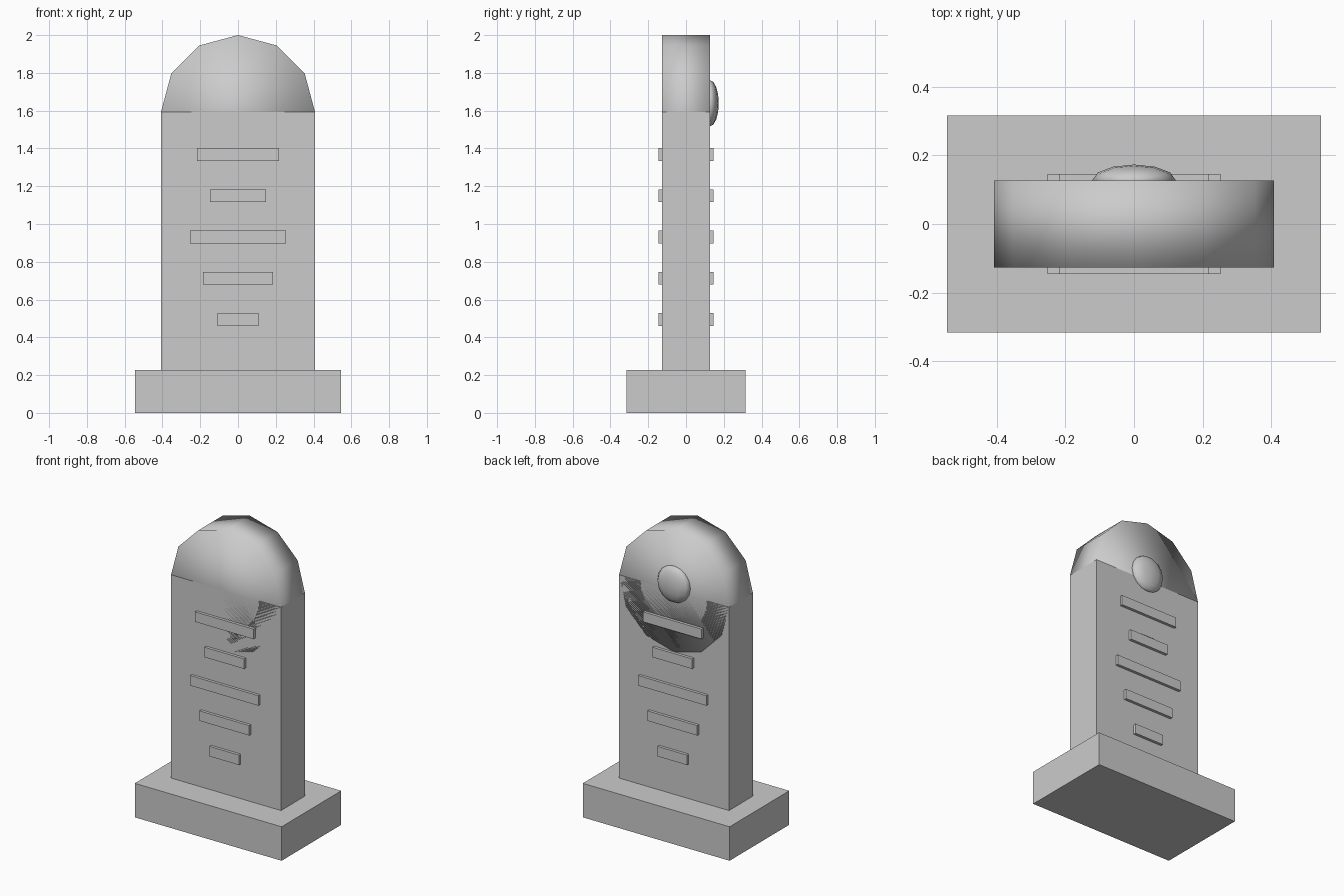
import bpy
from math import pi

if "Cube" in bpy.data.objects:
    bpy.data.objects.remove(bpy.data.objects["Cube"])


def box(name, size, loc):
    bpy.ops.mesh.primitive_cube_add(size=1, location=loc)
    ob = bpy.context.object
    ob.name = name
    ob.scale = size
    bpy.ops.object.transform_apply(location=False, rotation=False, scale=True)
    return ob


BASE_H = 0.228
SPRING_Z = 1.592   # height where the rounded top starts
HALF_D = 0.127     # half thickness of the slab

# Plinth and upright slab
box("base_plinth", (1.09, 0.632, BASE_H), (0, 0, BASE_H / 2))
box("slab", (0.816, 2 * HALF_D, SPRING_Z - BASE_H), (0, 0, (SPRING_Z + BASE_H) / 2))

# Rounded top: smooth 12-sided drum lying along y, half sunk in the slab
bpy.ops.mesh.primitive_cylinder_add(vertices=12, radius=0.408, depth=2 * HALF_D,
                                    location=(0, 0, SPRING_Z), rotation=(pi / 2, 0, 0))
top = bpy.context.object
top.name = "rounded_top"
bpy.ops.object.transform_apply(location=False, rotation=True, scale=True)
bpy.ops.object.shade_smooth()

# Raised inscription bars on both faces
widths = [0.434, 0.294, 0.506, 0.37, 0.218]
for side, sign in (("front", -1), ("back", 1)):
    for i, w in enumerate(widths):
        box(f"{side}_bar_{i + 1}", (w, 0.04, 0.067),
            (0, sign * 0.126, 1.368 - 0.2185 * i))

# Flattened round boss on the back
bpy.ops.mesh.primitive_uv_sphere_add(segments=12, ring_count=8, radius=0.122,
                                     location=(0, HALF_D, 1.639))
boss = bpy.context.object
boss.name = "back_boss"
boss.scale = (1, 0.38, 1)
bpy.ops.object.transform_apply(location=False, rotation=False, scale=True)
bpy.ops.object.shade_smooth()
